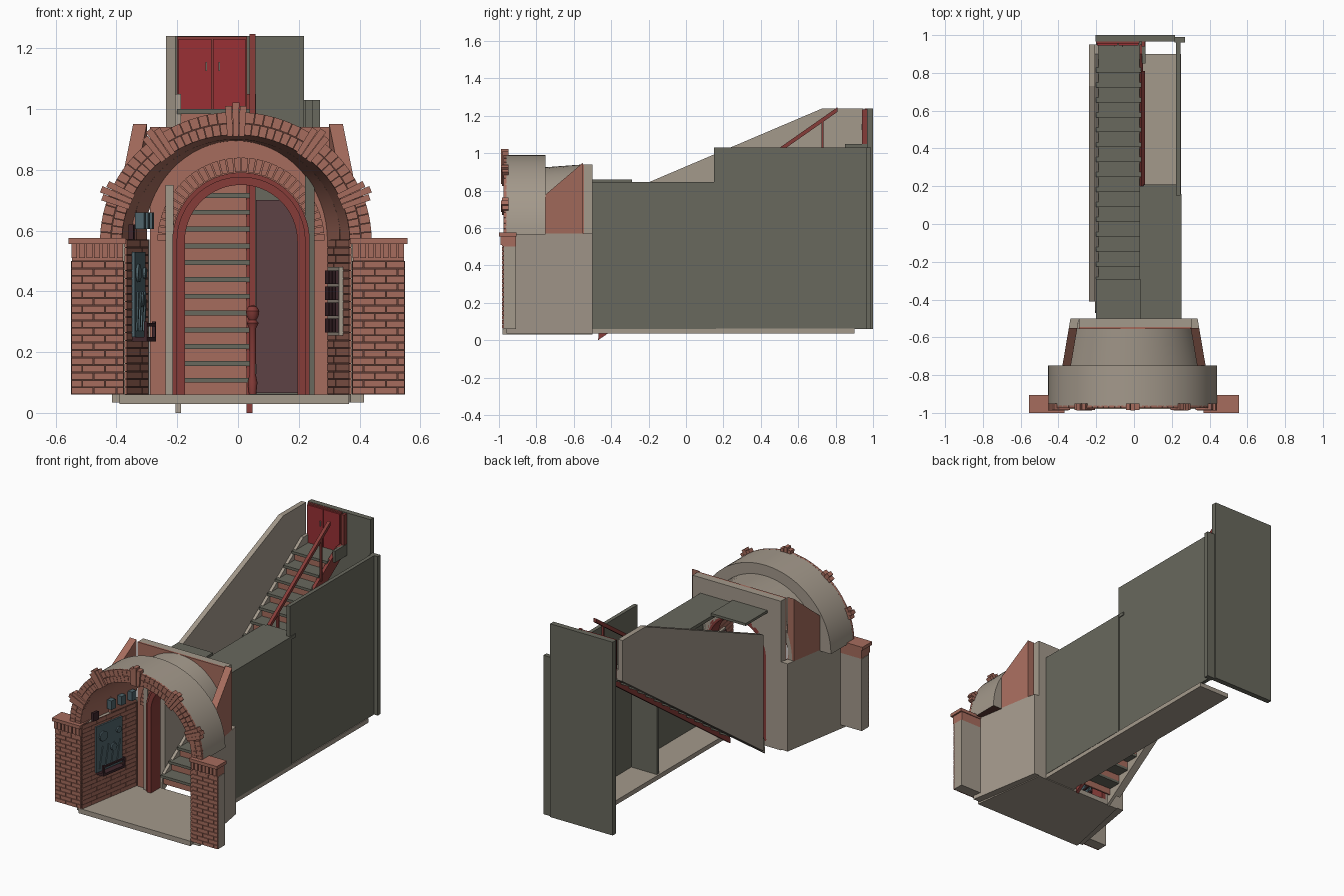
import bpy, bmesh, math
from mathutils import Vector

cube = bpy.data.objects.get("Cube")
if cube:
    bpy.data.objects.remove(cube)


def material(name, r, g, b):
    m = bpy.data.materials.new(name)
    m.use_nodes = True
    m.diffuse_color = (r, g, b, 1)
    m.node_tree.nodes["Principled BSDF"].inputs["Base Color"].default_value = (r, g, b, 1)
    return m


BRICK = material("brick", .38, .15, .11)
MORTAR = material("dark mortar", .11, .045, .035)
STONE = material("beige stone", .37, .32, .26)
GREEN = material("grey green", .14, .14, .11)
RED = material("door red", .32, .03, .035)
FRAME = material("frame red", .24, .045, .04)
MAUVE = material("dark mauve", .11, .055, .06)
SLATE = material("slate blue", .08, .13, .15)
PLUM = material("dark plum", .05, .02, .025)


def finish(name, bm, *mats, smooth=False):
    bmesh.ops.recalc_face_normals(bm, faces=bm.faces)
    me = bpy.data.meshes.new(name)
    bm.to_mesh(me)
    bm.free()
    for m in mats:
        me.materials.append(m)
    ob = bpy.data.objects.new(name, me)
    bpy.context.collection.objects.link(ob)
    if smooth:
        bpy.context.view_layer.objects.active = ob
        ob.select_set(True)
        bpy.ops.object.shade_smooth_by_angle()
        ob.select_set(False)
    return ob


def solid(bm, a, b):
    """Closed solid between two matching loops of points."""
    va, vb = [bm.verts.new(p) for p in a], [bm.verts.new(p) for p in b]
    bm.faces.new(va)
    bm.faces.new(vb)
    for i in range(len(a)):
        j = (i + 1) % len(a)
        bm.faces.new((va[i], va[j], vb[j], vb[i]))


def add_box(bm, x0, x1, y0, y1, z0, z1):
    ring = [(x0, y0), (x1, y0), (x1, y1), (x0, y1)]
    solid(bm, [(x, y, z0) for x, y in ring], [(x, y, z1) for x, y in ring])


def boxes(name, mat, *dims):
    bm = bmesh.new()
    for d in dims:
        add_box(bm, *d)
    return finish(name, bm, mat)


def prism(name, mat, axis, pts, lo, hi):
    place = {"x": lambda p, d: (d, p[0], p[1]),
             "y": lambda p, d: (p[0], d, p[1]),
             "z": lambda p, d: (p[0], p[1], d)}[axis]
    bm = bmesh.new()
    solid(bm, [place(p, lo) for p in pts], [place(p, hi) for p in pts])
    return finish(name, bm, mat)


def arc(cx, cz, rx, rz, n=32):
    return [(cx + rx * math.cos(math.pi * i / n), cz + rz * math.sin(math.pi * i / n))
            for i in range(n + 1)]


def arch(name, cx, cz, front, back, mats, base=None):
    """Arched band; front and back are (y, outer rx, outer rz, inner rx, inner rz)."""
    bm = bmesh.new()
    loops = []
    for y, rx, rz in ((front[0], *front[1:3]), (front[0], *front[3:]),
                      (back[0], *back[3:]), (back[0], *back[1:3])):
        pts = arc(cx, cz, rx, rz)
        if base is not None:
            pts = [(cx + rx, base)] + pts + [(cx - rx, base)]
        loops.append([bm.verts.new((x, y, z)) for x, z in pts])
    for k in range(4):
        p, q = loops[k], loops[(k + 1) % 4]
        for i in range(len(p) - 1):
            bm.faces.new((p[i], p[i + 1], q[i + 1], q[i])).material_index = k
    for e in (0, -1):
        bm.faces.new([lp[e] for lp in loops])
    return finish(name, bm, *mats, smooth=True)


def voussoirs(bm, cx, cz, r0, r1, y0, y1, start, end, n, gap=.08):
    """Radial bricks; r0 and r1 are (rx, rz), angles in degrees."""
    step = math.radians(end - start) / n
    for i in range(n):
        a = math.radians(start) + step * (i + gap)
        b = a + step * (1 - 2 * gap)
        ring = [(cx + r[0] * math.cos(t), cz + r[1] * math.sin(t))
                for r, t in ((r0, a), (r1, a), (r1, b), (r0, b))]
        solid(bm, [(x, y0, z) for x, z in ring], [(x, y1, z) for x, z in ring])


def bond(u0, u1, z0, z1, length=.075, height=.025):
    """Running bond cells."""
    rows = round((z1 - z0) / height)
    h = (z1 - z0) / rows
    for r in range(rows):
        u = u0 - (length / 2 if r % 2 else 0)
        while u < u1 - .004:
            a, b = max(u, u0), min(u + length, u1)
            yield a + .0015, b - .0015, z0 + r * h + .0015, z0 + (r + 1) * h - .0015
            u += length


def splay(y):
    return .345 - .17 * (y + .55)


def splayed(bm, side, pts, outer, inner):
    solid(bm, [(side * (splay(y) - outer), y, z) for y, z in pts],
          [(side * (splay(y) - inner), y, z) for y, z in pts])


# Floors
prism("entrance_floor", STONE, "z",
      [(-.39, -.98), (.365, -.98), (.3, -.5), (-.29, -.5)], .03, .06)
boxes("corridor_floor", STONE, (.04, .25, -.5, .9, .035, .062))

# Splayed side walls, their brick lining and upper brick wings
for side, label in ((-1, "right"), (1, "left")):
    bm = bmesh.new()
    splayed(bm, side, [(-.96, .035), (-.5, .035), (-.5, .57), (-.96, .57)], 0, .045)
    finish(label + "_side_wall", bm, STONE)
    bm = bmesh.new()
    splayed(bm, side, [(-.975, .06), (-.55, .06), (-.55, .57), (-.975, .57)], .045, .05)
    finish(label + "_lining_mortar", bm, MORTAR)
    bm = bmesh.new()
    for a, b, c, d in bond(-.98, -.56, .06, .57):
        splayed(bm, side, [(a, c), (b, c), (b, d), (a, d)], .045, .052)
    finish(label + "_lining_bricks", bm, BRICK)
    bm = bmesh.new()
    splayed(bm, side, [(-.75, .57), (-.55, .57), (-.55, .95), (-.75, .78)], 0, .045)
    finish(label + "_brick_wing", bm, BRICK)

    # Gate piers with brick fronts and corbelled caps
    x0, x1 = sorted((side * .375, side * .55))
    boxes(label + "_pier", STONE, (x0, x1, -.973, -.91, .06, .5))
    boxes(label + "_pier_mortar", MORTAR, (x0, x1, -.977, -.973, .06, .5))
    bm = bmesh.new()
    for a, b, c, d in bond(x0, x1, .06, .5):
        add_box(bm, a, b, -.983, -.975, c, d)
    finish(label + "_pier_bricks", bm, BRICK)
    bm = bmesh.new()
    add_box(bm, x0 + .003, x1 - .003, -.985, -.91, .5, .56)
    add_box(bm, x0 - .007, x1 + .007, -1, -.905, .555, .575)
    for i in range(7):
        u = x0 + i * .025
        add_box(bm, u + .002, u + .021, -.993, -.91, .51, .557)
    finish(label + "_pier_cap", bm, BRICK)

# Entrance vault: wide front barrel and tapering rear barrel
CX, CZ = -.007, .565
arch("front_vault", CX, CZ, (-.965, .447, .425, .375, .35), (-.75, .447, .425, .345, .335),
     (MORTAR, BRICK, STONE, STONE))
arch("rear_vault", CX, CZ, (-.752, .37, .36, .345, .335), (-.55, .325, .375, .30, .33),
     (STONE, BRICK, STONE, STONE))
bm = bmesh.new()
voussoirs(bm, CX, CZ, (.375, .35), (.41, .387), -.975, -.96, 0, 180, 48, .03)
voussoirs(bm, CX, CZ, (.412, .389), (.447, .425), -.975, -.96, 0, 180, 44, .03)
for mid in (22, 53, 90, 127, 158):
    voussoirs(bm, CX, CZ, (.37, .345), (.465, .445), -.985, -.95, mid - 4.5, mid + 4.5, 3, .04)
    voussoirs(bm, CX, CZ, (.37, .345), (.478, .457), -.988, -.95, mid - 1.5, mid + 1.5, 1, .04)
finish("front_arch_bricks", bm, BRICK)

# Rear wall of the porch with the arched doorway
DX = .01
outline = [(-.29, .06), (-.29, .94), (.305, .94), (.305, .06), (DX + .2, .06)]
outline += arc(DX, CZ, .2, .2) + [(DX - .2, .06)]
prism("porch_rear_wall", STONE, "y", outline, -.545, -.5)
prism("porch_rear_brick_face", BRICK, "y", outline, -.556, -.545)
bm = bmesh.new()
voussoirs(bm, DX, CZ, (.228, .228), (.275, .275), -.566, -.55, 0, 180, 34)
finish("doorway_bricks", bm, BRICK)
arch("door_frame", DX, CZ, (-.59, .212, .212, .185, .185), (-.5, .212, .212, .185, .185),
     [FRAME] * 4, .06)
arch("door_frame_moulding", DX, CZ, (-.58, .226, .226, .205, .205),
     (-.54, .226, .226, .205, .205), [FRAME] * 4, .06)
boxes("stone_jamb", STONE, (-.238, -.212, -.572, -.5, .06, .75))
boxes("green_jamb", GREEN, (.22, .252, -.572, -.5, .06, .78))

# Corridor shell
boxes("corridor_outer_wall", GREEN, (.235, .252, -.5, .16, .06, .845),
      (.222, .245, .15, .97, .06, 1.03))
boxes("corridor_roof", GREEN, (.03, .25, -.5, .2, .825, .845))
boxes("corridor_end_wall", GREEN, (.05, .235, .19, .21, .06, .845))
boxes("corridor_shutter", MAUVE, (.06, .222, .182, .19, .065, .70))
boxes("stair_canopy", GREEN, (-.2, .035, -.5, -.29, .845, .86))
boxes("rear_wall", GREEN, (-.205, .217, .967, 1, .06, 1.24))
boxes("rear_side_wall", GREEN, (.215, .27, .962, .99, .06, 1.03))
boxes("rear_door_return", GREEN, (.042, .06, .85, .968, .98, 1.05))

# Staircase
STEPS, RISE, GO, Y0 = 17, .0553, .079, -.45
treads, risers = [], []
for i in range(STEPS):
    y, z = Y0 + i * GO, .06 + i * RISE
    risers.append((-.195, .035, y, y + .01, z, z + RISE - .014))
    treads.append((-.2, .038, y - .012, y + GO + .01, z + RISE - .016, z + RISE))
treads.append((-.2, .04, .87, .965, .98, 1))
boxes("stair_treads", GREEN, *treads)
boxes("stair_risers", BRICK, *risers)
slope = [(-.47, 0), (.95, .99), (.95, 1.05), (.9, 1.05), (-.46, .1)]
prism("red_stringer", FRAME, "x", slope, .028, .048)
prism("stone_stringer", STONE, "x", slope, -.206, -.188)
prism("stair_side_wall", STONE, "x",
      [(-.41, .045), (.95, .99), (.95, 1.24), (.73, 1.24), (-.41, .755)], -.237, -.206)


# Handrail, newel and posts
def rail_z(y):
    return .34 + .7 * (y + .47)


prism("handrail", FRAME, "x", [(-.48, rail_z(-.48) - .015), (.81, rail_z(.81) - .015),
                               (.81, rail_z(.81) + .01), (-.48, rail_z(-.48) + .01)], .038, .058)
boxes("rail_posts", FRAME, *[(.042, .054, y - .006, y + .006, rail_z(y) - .27, rail_z(y))
                             for y in (-.1, .315, .73)])
bm = bmesh.new()
profile = [(.012, .06), (.016, .1), (.01, .13), (.012, .28), (.02, .295), (.012, .305),
           (.02, .32), (.022, .335), (.014, .35), (.002, .355)]
rings = [[bm.verts.new((.048 + r * math.cos(k * math.pi / 6), -.47 + r * math.sin(k * math.pi / 6), z))
          for k in range(12)] for r, z in profile]
for p, q in zip(rings, rings[1:]):
    for k in range(12):
        bm.faces.new((p[k], p[(k + 1) % 12], q[(k + 1) % 12], q[k]))
bm.faces.new(rings[0])
bm.faces.new(rings[-1])
finish("newel_post", bm, FRAME, smooth=True)

# Upper double doors
boxes("upper_doors", RED, (-.195, -.087, .945, .966, 1, 1.23), (-.083, .025, .945, .966, 1, 1.23))
boxes("upper_door_frame", FRAME, (-.2, .03, .955, .968, 1, 1.238), (.04, .058, .94, .967, .99, 1.235))
boxes("door_handles", STONE, (-.107, -.102, .938, .946, 1.125, 1.155),
      (-.064, -.059, .938, .946, 1.125, 1.155))


# Wall fittings inside the porch: (y range, z range, outer and inner offset)
def fittings(name, mat, side, *specs):
    bm = bmesh.new()
    for a, b, c, d, o, i in specs:
        splayed(bm, side, [(a, c), (b, c), (b, d), (a, d)], o, i)
    return finish(name, bm, mat)


fittings("relief_panel", SLATE, -1, (-.88, -.68, .25, .53, .05, .062))
bm = bmesh.new()
for cy, cz, r in ((-.83, .46, .03), (-.75, .37, .022), (-.71, .46, .018)):
    splayed(bm, -1, [(cy + r * math.cos(k * math.pi / 8), cz + r * math.sin(k * math.pi / 8))
                     for k in range(16)], .06, .07)
for k in range(4):
    y = -.86 + k * .045
    splayed(bm, -1, [(y, .27), (y + .012, .27), (y + .04, .36), (y + .025, .4)], .06, .067)
finish("relief_carving", bm, SLATE)
fittings("relief_shelf", PLUM, -1, (-.87, -.7, .235, .25, .05, .1),
         (-.87, -.86, .25, .3, .09, .1), (-.71, -.7, .25, .3, .09, .1), (-.87, -.7, .285, .295, .09, .1))
fittings("small_pictures", SLATE, -1,
         *[(y, y + .035, .605, .66, .045, .075) for y in (-.78, -.7, -.62)])
fittings("small_dark_sign", PLUM, -1, (-.9, -.86, .57, .62, .045, .06))
fittings("notice_board", STONE, 1, (-.86, -.64, .255, .48, .05, .066))
fittings("notice_frames", PLUM, 1,
         *[(y, y + .06, z, z + .045, .066, .075) for y in (-.85, -.78, -.71)
           for z in (.265, .318, .371, .424)])
